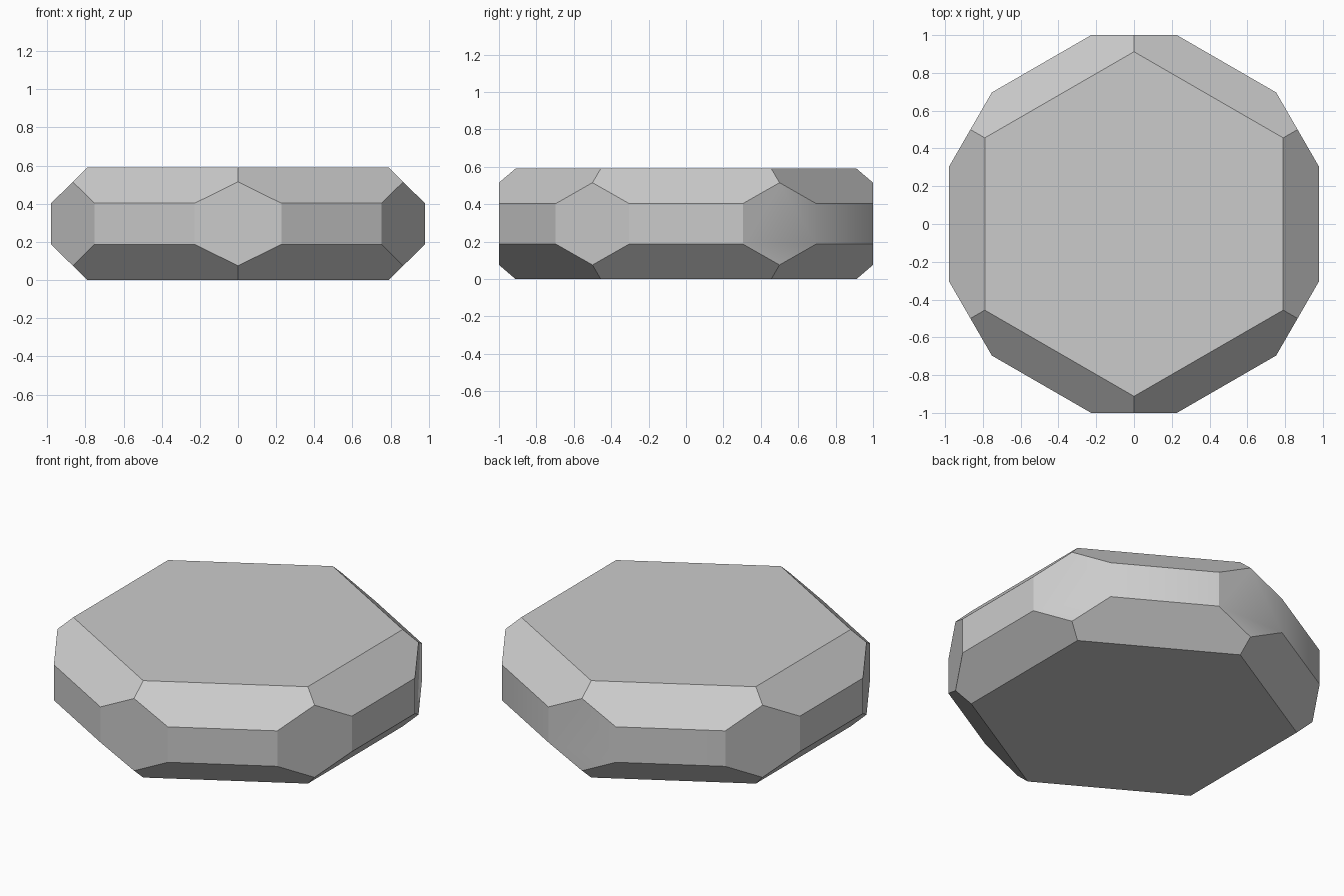
import bpy, bmesh
from math import pi, cos, sin, atan2, degrees, radians
from mathutils import Vector

cube = bpy.data.objects.get("Cube")
if cube:
    bpy.data.objects.remove(cube, do_unlink=True)

HEIGHT = 0.59
WALL_LOW, WALL_HIGH = 0.187, 0.403
CAP_RADIUS, WALL_RADIUS, CORNER_CUT = 0.912, 1.131, 1.0

stone = bpy.data.materials.new("stone_grey")
stone.use_nodes = True
grey = (0.6, 0.6, 0.6, 1)
stone.diffuse_color = grey
stone.node_tree.nodes["Principled BSDF"].inputs["Base Color"].default_value = grey

# Chamfered hexagonal slab, lofted from four rings
bm = bmesh.new()
angles = [pi / 6 + i * pi / 3 for i in range(6)]
profile = [(CAP_RADIUS, 0), (WALL_RADIUS, WALL_LOW),
           (WALL_RADIUS, WALL_HIGH), (CAP_RADIUS, HEIGHT)]
rings = [[bm.verts.new((r * cos(a), r * sin(a), z)) for a in angles]
         for r, z in profile]
for low, high in zip(rings, rings[1:]):
    for i in range(6):
        j = (i + 1) % 6
        bm.faces.new((low[i], low[j], high[j], high[i]))
bm.faces.new(rings[0][::-1])
bm.faces.new(rings[-1])

# Slice off the six upright corners and cap each cut with a facet
for a in angles:
    normal = Vector((cos(a), sin(a), 0))
    cut = bmesh.ops.bisect_plane(
        bm, geom=bm.verts[:] + bm.edges[:] + bm.faces[:], dist=1e-5,
        plane_co=normal * CORNER_CUT, plane_no=normal, clear_outer=True)
    rim = [e for e in cut["geom_cut"] if isinstance(e, bmesh.types.BMEdge)]
    bmesh.ops.contextual_create(bm, geom=rim)
bmesh.ops.recalc_face_normals(bm, faces=bm.faces[:])

# Crisp facets, with two softened upright edges at the back
for face in bm.faces:
    face.smooth = True
for edge in bm.edges:
    a, b = (v.co for v in edge.verts)
    mid = (a + b) / 2
    upright = (a - b).xy.length < 1e-4
    bearing = degrees(atan2(mid.y, mid.x))
    soft = upright and any(abs(bearing - t) < 8 for t in (45, 105))
    edge.smooth = soft

mesh = bpy.data.meshes.new("faceted_stone")
bm.to_mesh(mesh)
bm.free()
mesh.materials.append(stone)
body = bpy.data.objects.new("faceted_stone", mesh)
bpy.context.collection.objects.link(body)
